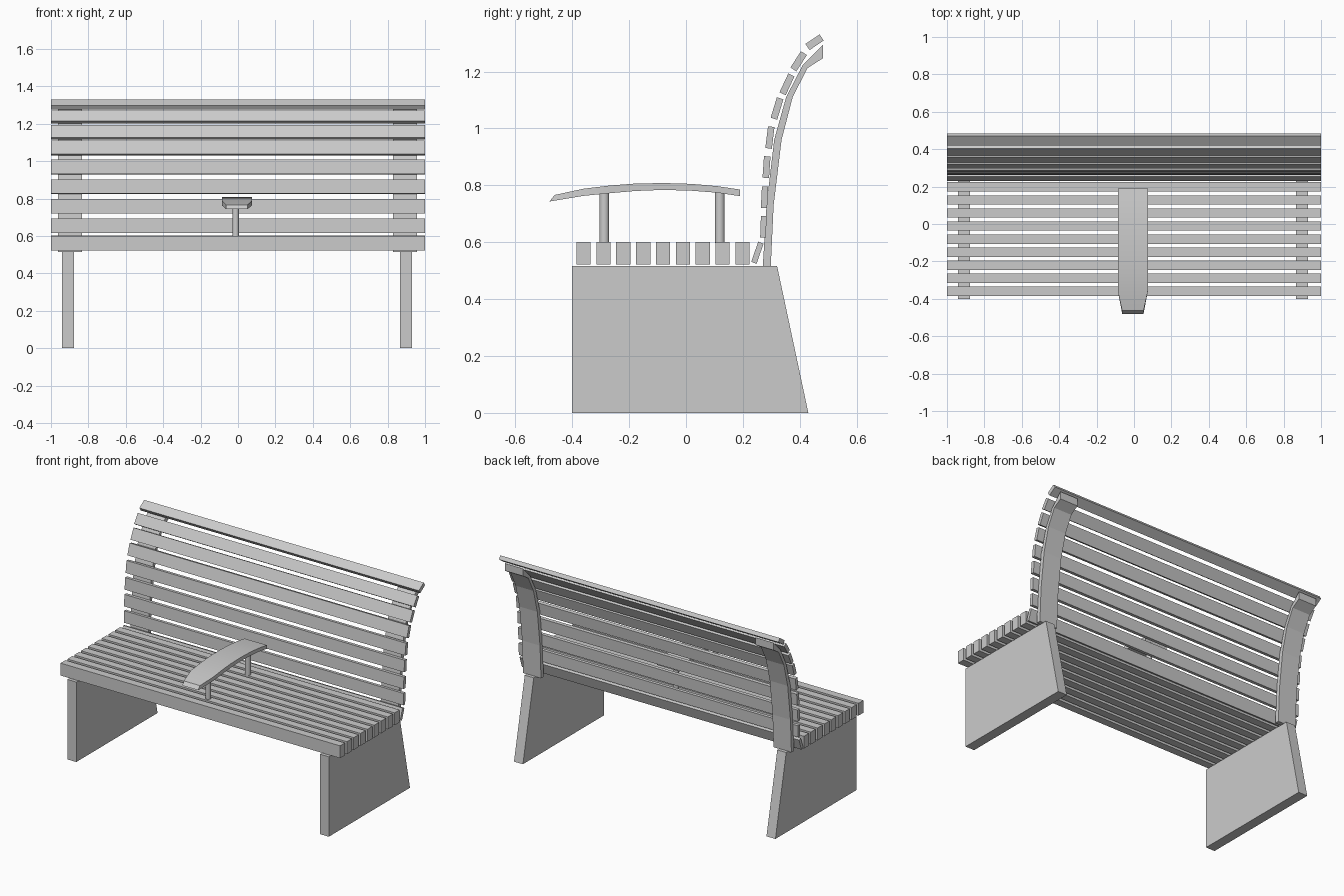
import bpy, bmesh, math

if "Cube" in bpy.data.objects:
    bpy.data.objects.remove(bpy.data.objects["Cube"])


def mesh_object(name, bm):
    bmesh.ops.recalc_face_normals(bm, faces=bm.faces)
    mesh = bpy.data.meshes.new(name)
    bm.to_mesh(mesh)
    bm.free()
    ob = bpy.data.objects.new(name, mesh)
    bpy.context.collection.objects.link(ob)
    return ob


def loft(name, rings):
    """Join equal-length rings of points with quads and cap both ends."""
    bm = bmesh.new()
    rows = [[bm.verts.new(p) for p in ring] for ring in rings]
    n = len(rows[0])
    for a, b in zip(rows, rows[1:]):
        for i in range(n):
            j = (i + 1) % n
            bm.faces.new((a[i], a[j], b[j], b[i]))
    bm.faces.new(rows[0])
    bm.faces.new(rows[-1])
    return mesh_object(name, bm)


def slat(name, y, z, depth, height, tilt=0):
    """Full-width board; tilt leans its top backwards, in degrees."""
    bpy.ops.mesh.primitive_cube_add(size=1, location=(0, y, z),
                                    rotation=(-math.radians(tilt), 0, 0))
    ob = bpy.context.object
    ob.name = name
    ob.scale = (2, depth, height)


def smooth(ob):
    bpy.ops.object.select_all(action='DESELECT')
    ob.select_set(True)
    bpy.context.view_layer.objects.active = ob
    bpy.ops.object.shade_smooth_by_angle(angle=math.radians(30))


# Side panels and curved back supports
panel = [(-0.40, 0), (0.43, 0), (0.32, 0.517), (-0.40, 0.517)]
support_front = [(0.27, 0.515), (0.283, 0.73), (0.31, 0.96),
                 (0.352, 1.11), (0.41, 1.222), (0.482, 1.295)]
support_back = [(0.298, 0.515), (0.308, 0.73), (0.336, 0.96),
                (0.375, 1.11), (0.427, 1.212), (0.482, 1.247)]
for side, x in (("left", -0.909), ("right", 0.898)):
    loft(side + "_leg_panel",
         [[(x + d, y, z) for y, z in panel] for d in (-0.032, 0.032)])
    x0, x1 = x - 0.059 + 0.005, x + 0.069 + 0.005
    if side == "right":
        x0, x1 = 0.829, 0.957
    else:
        x0, x1 = -0.963, -0.835
    loft(side + "_back_support",
         [[(x0, *f), (x1, *f), (x1, *b), (x0, *b)]
          for f, b in zip(support_front, support_back)])

# Seat slats
for i in range(9):
    slat(f"seat_slat_{i + 1}", -0.36 + 0.0698 * i, 0.561, 0.05, 0.08)

# Back slats: y, z, thickness, height, lean
back = [(0.251, 0.563, 0.02, 0.075, 19),
        (0.272, 0.654, 0.02, 0.076, 2),
        (0.276, 0.758, 0.022, 0.076, 3),
        (0.283, 0.864, 0.023, 0.076, 4),
        (0.295, 0.968, 0.023, 0.077, 7),
        (0.320, 1.070, 0.024, 0.075, 17),
        (0.355, 1.155, 0.024, 0.073, 25),
        (0.396, 1.236, 0.025, 0.068, 33),
        (0.452, 1.303, 0.026, 0.060, 56)]
for i, spec in enumerate(back):
    slat(f"back_slat_{i + 1}", *spec)

# Central armrest: y top, z top, y bottom, z bottom, half width
stations = [(-0.462, 0.766, -0.48, 0.743, 0.057),
            (-0.36, 0.788, -0.36, 0.763, 0.08),
            (-0.27, 0.799, -0.27, 0.772, 0.08),
            (-0.18, 0.806, -0.18, 0.780, 0.08),
            (-0.08, 0.808, -0.08, 0.784, 0.08),
            (0.02, 0.805, 0.02, 0.781, 0.08),
            (0.11, 0.797, 0.11, 0.774, 0.08),
            (0.19, 0.785, 0.19, 0.762, 0.08)]
c = -0.006
smooth(loft("armrest", [[(c - w, yt, zt), (c + w, yt, zt),
                         (c + w, yb, zb), (c - w, yb, zb)]
                        for yt, zt, yb, zb, w in stations]))

# Armrest posts
for name, y in (("front", -0.287), ("rear", 0.119)):
    bpy.ops.mesh.primitive_cylinder_add(vertices=24, radius=0.017, depth=0.18,
                                        location=(-0.012, y, 0.687))
    bpy.context.object.name = name + "_armrest_post"
    smooth(bpy.context.object)
